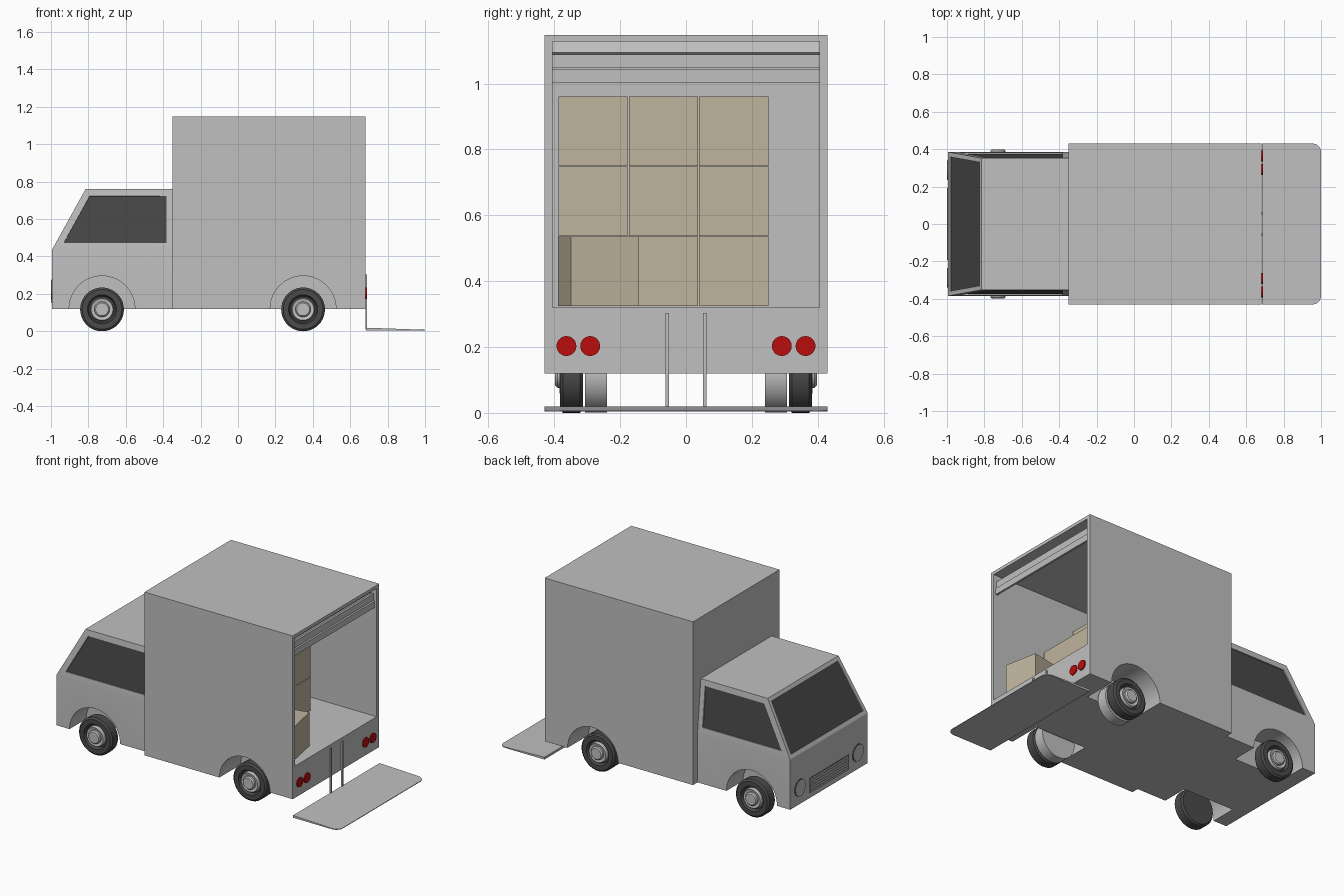
import bpy, bmesh, math
from mathutils import Matrix, Vector

if "Cube" in bpy.data.objects:
    bpy.data.objects.remove(bpy.data.objects["Cube"])


def material(name, r, g, b):
    m = bpy.data.materials.new(name)
    m.diffuse_color = (r, g, b, 1)
    m.use_nodes = True
    m.node_tree.nodes["Principled BSDF"].inputs["Base Color"].default_value = m.diffuse_color
    return m


BODY = material("body_grey", 0.53, 0.53, 0.53)
GLASS = material("dark_glass", 0.065, 0.065, 0.065)
TYRE = material("tyre_rubber", 0.07, 0.07, 0.07)
RED = material("tail_red", 0.5, 0.004, 0.004)
CARD = material("cardboard", 0.52, 0.46, 0.34)


def finish(name, bm, mats):
    bmesh.ops.recalc_face_normals(bm, faces=bm.faces)
    me = bpy.data.meshes.new(name)
    bm.to_mesh(me)
    bm.free()
    for m in mats:
        me.materials.append(m)
    ob = bpy.data.objects.new(name, me)
    bpy.context.collection.objects.link(ob)
    return ob


def smooth(ob, angle=30):
    ob.data.shade_smooth()
    ob.data.set_sharp_from_angle(angle=math.radians(angle))
    return ob


def block(name, lo, hi, mat, turn=None):
    lo, hi = Vector(lo), Vector(hi)
    bm = bmesh.new()
    m = Matrix.Translation((lo + hi) / 2)
    if turn:
        m = m @ turn
    bmesh.ops.create_cube(bm, size=1, matrix=m @ Matrix.Diagonal((*(hi - lo), 1)))
    return finish(name, bm, [mat])


def cylinder(name, centre, radius, depth, axis, mat, sides=40):
    rot = Matrix.Rotation(math.pi / 2, 4, 'X' if axis == 'Y' else 'Y')
    bm = bmesh.new()
    bmesh.ops.create_cone(bm, cap_ends=True, segments=sides, radius1=radius,
                          radius2=radius, depth=depth,
                          matrix=Matrix.Translation(centre) @ rot)
    return smooth(finish(name, bm, [mat]))


def cut(ob, cutter):
    cutter.hide_render = True
    mod = ob.modifiers.new("cut", 'BOOLEAN')
    mod.operation = 'DIFFERENCE'
    mod.solver = 'EXACT'
    mod.object = cutter
    bpy.context.view_layer.objects.active = ob
    bpy.ops.object.modifier_apply(modifier=mod.name)
    bpy.data.objects.remove(cutter)


FRONT_X, REAR_X = -0.727, 0.348

# Cab: three stacked rings, upper faces inset as windows
bm = bmesh.new()
rings = []
for x0, w, z in ((-0.995, 0.385, 0.12), (-0.995, 0.385, 0.435), (-0.815, 0.352, 0.76)):
    rings.append([bm.verts.new(p) for p in
                  ((x0, -w, z), (-0.345, -w, z), (-0.345, w, z), (x0, w, z))])
bm.faces.new(rings[0][::-1])
bm.faces.new(rings[2])
upper = []
for a, b in zip(rings, rings[1:]):
    for i in range(4):
        j = (i + 1) % 4
        f = bm.faces.new((a[i], a[j], b[j], b[i]))
        if a is rings[1] and i != 1:
            upper.append((f, 0.024 if i == 3 else 0.037))
bmesh.ops.recalc_face_normals(bm, faces=bm.faces)
for f, t in upper:
    bmesh.ops.inset_individual(bm, faces=[f], thickness=t, use_even_offset=True)
    bmesh.ops.inset_individual(bm, faces=[f], thickness=0.001, depth=-0.006)
    f.material_index = 1
cab = finish("cab", bm, [BODY, GLASS])

# Cargo body with open hold
cargo = block("cargo_body", (-0.35, -0.43, 0.12), (0.682, 0.43, 1.147), BODY)
cut(cargo, block("hold_cutter", (-0.325, -0.405, 0.32), (0.8, 0.405, 1.127), BODY))

# Wheel arches
for ob, x in ((cab, FRONT_X), (cargo, REAR_X)):
    for s in (-1, 1):
        cut(ob, cylinder("arch_cutter", (x, s * 0.36, 0.12), 0.176, 0.28, 'Y', BODY, 48))
    smooth(ob, 20)


# Wheels: lathed tyre, rim and hub cap
def lathe(name, profile, x, s, mat):
    bm = bmesh.new()
    vs = [bm.verts.new((x + r, s * y, 0.117)) for r, y in profile]
    es = [bm.edges.new(p) for p in zip(vs, vs[1:])]
    bmesh.ops.spin(bm, geom=vs + es, cent=(x, 0, 0.117), axis=(0, 1, 0),
                   angle=math.tau, steps=40)
    bmesh.ops.remove_doubles(bm, verts=bm.verts, dist=0.0001)
    return smooth(finish(name, bm, [mat]))


for end, x in (("front", FRONT_X), ("rear", REAR_X)):
    for side, s in (("right", -1), ("left", 1)):
        tag = f"{end}_{side}"
        lathe(tag + "_tyre", [(0, 0.362), (0.07, 0.362), (0.078, 0.383), (0.106, 0.383),
                              (0.117, 0.374), (0.117, 0.322), (0.108, 0.312), (0, 0.312)],
              x, s, TYRE)
        lathe(tag + "_rim", [(0, 0.378), (0.04, 0.378), (0.058, 0.384), (0.062, 0.378),
                             (0.062, 0.36), (0, 0.36)], x, s, BODY)
        lathe(tag + "_hub_cap", [(0, 0.397), (0.034, 0.397), (0.041, 0.39),
                                 (0.041, 0.37), (0, 0.37)], x, s, BODY)
        if end == "rear":
            cylinder(tag + "_inner_wheel", (x, s * 0.273, 0.117), 0.116, 0.066, 'Y', BODY)

# Headlights and grille
for s in (-1, 1):
    cylinder("headlight_rim", (-0.994, s * 0.288, 0.222), 0.054, 0.008, 'X', GLASS)
    cylinder("headlight", (-0.995, s * 0.288, 0.222), 0.050, 0.010, 'X', BODY)
block("grille_back", (-0.997, -0.195, 0.152), (-0.99, 0.195, 0.245), GLASS)
for i in range(6):
    z = 0.154 + i * 0.0155
    block("grille_slat", (-1.0, -0.192, z), (-0.992, 0.192, z + 0.0105), BODY)

# Tail lights
for y in (-0.363, -0.291, 0.291, 0.363):
    cylinder("tail_light", (0.684, y, 0.203), 0.03, 0.009, 'X', RED)

# Rolled-up shutter slats
block("shutter_slat_low", (0.655, -0.405, 1.003), (0.668, 0.405, 1.043), BODY)
block("shutter_slat_mid", (0.648, -0.405, 1.047), (0.661, 0.405, 1.088), BODY)
block("shutter_slat_top", (0.622, -0.405, 1.085), (0.632, 0.405, 1.13), BODY,
      Matrix.Rotation(math.radians(-40), 4, 'Y'))

# Tail lift: tapered platform with rounded outer corners, and two posts
outline = [(0.684, -0.43)]
for s in (-1, 1):
    arc = [(0.955 + 0.045 * math.sin(a), s * (0.385 + 0.045 * math.cos(a)))
           for a in (math.pi / 2 * k / 6 for k in range(7))]
    outline += arc if s < 0 else arc[::-1]
outline.append((0.684, 0.43))
bm = bmesh.new()
low = [bm.verts.new((x, y, 0.004)) for x, y in outline]
high = [bm.verts.new((x, y, 0.019 - 0.011 * (x - 0.684) / 0.316)) for x, y in outline]
bm.faces.new(low[::-1])
bm.faces.new(high)
for i in range(len(low)):
    j = (i + 1) % len(low)
    bm.faces.new((low[i], low[j], high[j], high[i]))
finish("lift_platform", bm, [BODY])
for s in (-1, 1):
    block("lift_post", (0.681, s * 0.057 - 0.005, 0.01), (0.69, s * 0.057 + 0.005, 0.303), BODY)

# Stacked cartons: two deep rows of three, a front row of two, one loose carton
SIZE = 0.21
for layer, rows in enumerate((2, 3, 3)):
    for row in range(rows):
        for col in range(3):
            x1 = 0.33 - layer * 0.212
            y0 = -0.387 + col * 0.2135
            z0 = 0.325 + row * 0.2125
            block("carton", (x1 - SIZE, y0, z0), (x1, y0 + SIZE, z0 + SIZE), CARD)
block("loose_carton", (0.41, -0.371, 0.325), (0.62, -0.161, 0.535), CARD,
      Matrix.Rotation(math.radians(11), 4, 'Z'))
